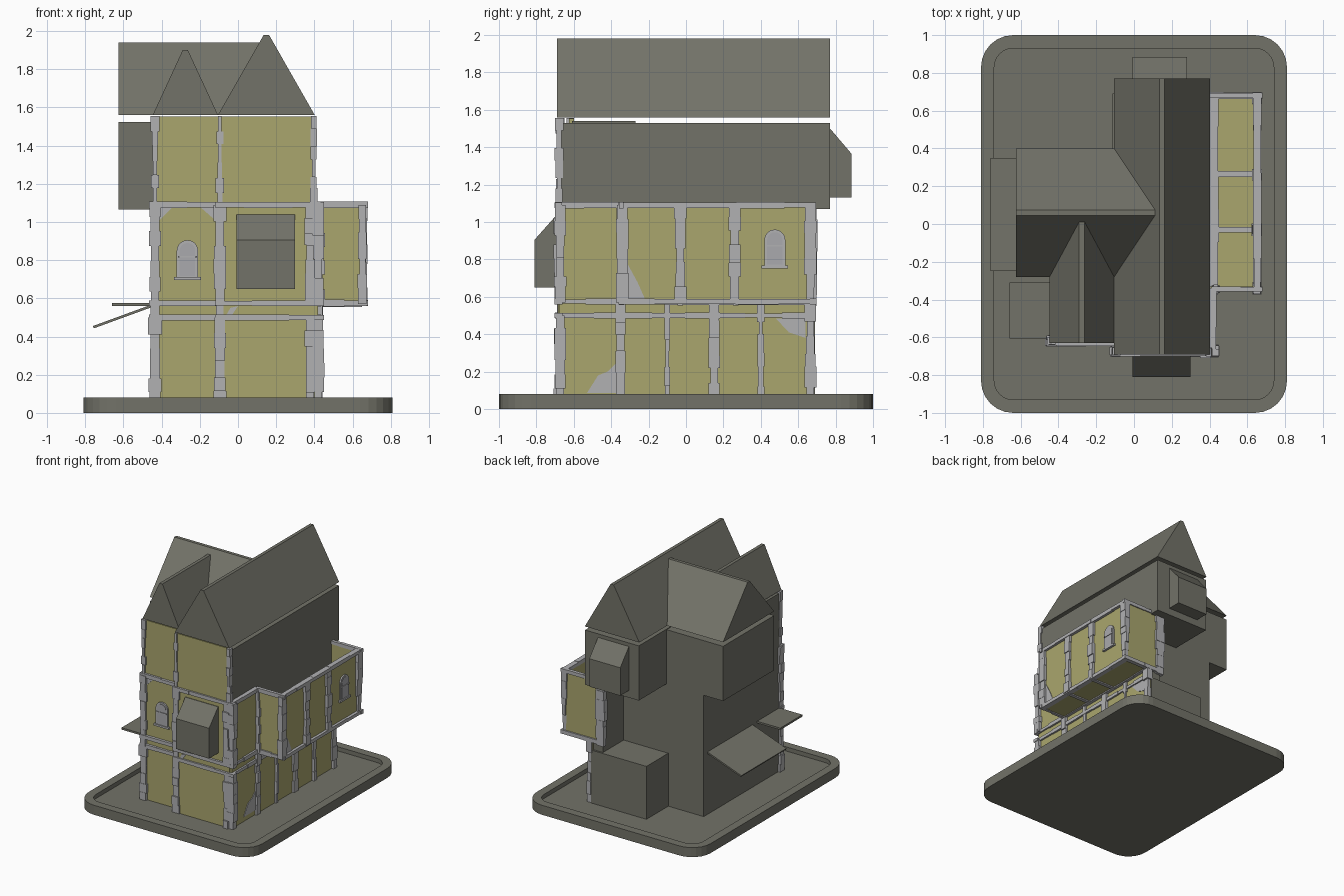
import bpy, bmesh, math, random
from mathutils import Vector

random.seed(4)
if "Cube" in bpy.data.objects:
    bpy.data.objects.remove(bpy.data.objects["Cube"])


def material(name, r, g, b):
    m = bpy.data.materials.new(name)
    m.use_nodes = True
    m.diffuse_color = (r, g, b, 1)
    bsdf = next(n for n in m.node_tree.nodes if n.type == 'BSDF_PRINCIPLED')
    bsdf.inputs["Base Color"].default_value = (r, g, b, 1)
    return m


GREY = material("dark grey", .17, .17, .14)
PLASTER = material("ochre plaster", .40, .38, .155)
STONE = material("pale stone", .44, .44, .45)
PANE = material("window pane", .40, .40, .42)


def finish(name, bm, mat):
    bmesh.ops.recalc_face_normals(bm, faces=bm.faces)
    me = bpy.data.meshes.new(name)
    bm.to_mesh(me)
    bm.free()
    me.materials.append(mat)
    ob = bpy.data.objects.new(name, me)
    bpy.context.collection.objects.link(ob)


def boxes(name, mat, items):
    """One object from boxes given as (x0, x1, y0, y1, z0, z1)."""
    bm = bmesh.new()
    for x0, x1, y0, y1, z0, z1 in items:
        vs = bmesh.ops.create_cube(bm, size=1)["verts"]
        for v in vs:
            v.co = ((x0 + x1) / 2 + v.co.x * (x1 - x0),
                    (y0 + y1) / 2 + v.co.y * (y1 - y0),
                    (z0 + z1) / 2 + v.co.z * (z1 - z0))
    finish(name, bm, mat)


def prism(name, mat, axis, profile, a, b):
    """Extrude a profile of (horizontal, z) points along x or y."""
    bm = bmesh.new()
    at = (lambda h, z, t: (t, h, z)) if axis == 'x' else (lambda h, z, t: (h, t, z))
    n = len(profile)
    near, far = ([bm.verts.new(at(h, z, t)) for h, z in profile] for t in (a, b))
    bm.faces.new(near)
    bm.faces.new(far[::-1])
    for i in range(n):
        bm.faces.new((near[i], near[(i + 1) % n], far[(i + 1) % n], far[i]))
    finish(name, bm, mat)


def stones(box, axis, step=.08, wobble=.007):
    """Split a long box into uneven stones along an axis."""
    lo, hi = box[axis * 2], box[axis * 2 + 1]
    n = max(1, round((hi - lo) / step))
    cuts = [lo] + [lo + (hi - lo) * (i + random.uniform(-.2, .2)) / n for i in range(1, n)] + [hi]
    out = []
    for s, e in zip(cuts, cuts[1:]):
        b = list(box)
        for k in range(3):
            if k != axis:
                j = random.uniform(-wobble, wobble)
                b[k * 2] -= j
                b[k * 2 + 1] += j
        b[axis * 2], b[axis * 2 + 1] = s, e
        out.append(b)
    return out


# Base tray with rounded corners and a low rim
def outline(inset, r, z):
    pts = []
    for q, (sx, sy) in enumerate(((1, 1), (-1, 1), (-1, -1), (1, -1))):
        for k in range(7):
            t = math.radians(90 * q + 15 * k)
            pts.append(Vector((sx * (.81 - inset - r) + r * math.cos(t),
                               sy * (1 - inset - r) + r * math.sin(t), z)))
    return pts


bm = bmesh.new()
rings = [[bm.verts.new(p) for p in outline(*a)]
         for a in ((0, .17, 0), (0, .17, .08), (.07, .1, .08), (.07, .1, .045))]
for r0, r1 in zip(rings, rings[1:]):
    for i in range(len(r0)):
        j = (i + 1) % len(r0)
        bm.faces.new((r0[i], r0[j], r1[j], r1[i]))
bm.faces.new(rings[0][::-1])
bm.faces.new(rings[-1])
finish("base_tray", bm, GREY)

# Grey house masses
F = .04
boxes("lower_body", GREY, [(-.445, .4, -.61, .4, F, 1.08), (-.1, .4, -.67, -.6, F, 1.08)])
boxes("back_ground_room", GREY, [(-.115, .4, .39, .69, F, .49)])
boxes("bay_inner_wall", GREY, [(.3, .4, .39, .675, .49, 1.08)])
boxes("upper_main_wing", GREY, [(-.1, .4, -.67, .77, 1.07, 1.53)])
boxes("upper_cross_wing", GREY, [(-.625, -.09, -.28, .4, 1.065, 1.525)])
boxes("upper_left_gable_room", GREY, [(-.445, -.09, -.61, -.27, 1.07, 1.54)])


# Roofs with narrow flat ridges
def roof(name, axis, left, right, top, a, b):
    m = (left + right) / 2
    prism(name, GREY, axis, [(left, 1.56), (right, 1.56), (m + .014, top), (m - .014, top)], a, b)


roof("main_roof", 'y', -.105, .402, 1.98, -.69, .77)
roof("left_gable_roof", 'y', -.447, -.105, 1.9, -.63, .02)
roof("cross_roof", 'x', -.28, .4, 1.94, -.625, .11)

# Box windows with sloping tops
prism("front_box_window", GREY, 'x', [(-.66, .65), (-.81, .65), (-.81, .905), (-.69, 1.04), (-.66, 1.04)], -.008, .298)
prism("back_box_window", GREY, 'x', [(.76, 1.13), (.885, 1.13), (.885, 1.365), (.77, 1.5), (.76, 1.5)], -.008, .28)

# Awnings on the side wall
prism("sloped_awning", GREY, 'y', [(-.755, .443), (-.44, .558), (-.44, .572), (-.76, .455)], -.25, .35)
boxes("flat_awning", GREY, [(-.66, -.44, -.605, -.31, .56, .576)])

# Plaster panels
boxes("front_plaster", PLASTER, [(-.44, -.1, -.625, -.6, F, 1.553), (-.1, .4, -.685, -.66, F, 1.553)])
boxes("side_plaster", PLASTER, [(.39, .42, -.68, .68, F, .57), (.39, .42, -.68, -.34, .57, 1.09)])
boxes("bay_plaster", PLASTER, [(.4, .65, -.345, -.33, .57, 1.09), (.3, .65, .67, .685, .57, 1.09),
                               (.635, .65, -.34, .68, .57, 1.09), (.4, .64, -.34, .68, .565, .575)])

# Stone posts on the front
post = []
for x, y in ((-.435, -.625), (-.095, -.68)):
    for z0, z1, w in ((F, .5, .03), (.5, .57, .02), (.57, 1.09, .027), (1.09, 1.555, .016)):
        post += stones((x - w, x + w, y - .017, y + .03, z0, z1), 2)
for z0, z1 in ((F, .5), (.57, 1.09)):
    post += stones((.355, .4, -.702, -.67, z0, z1), 2)
    post += stones((.395, .445, -.7, -.645, z0, z1), 2)
post += stones((.38, .412, -.697, -.66, 1.09, 1.555), 2)
boxes("front_posts", STONE, post)

# Stone posts on the side, ground floor then upper floor
post = []
for y in (-.35, -.1, .15, .4, .665):
    w = .015 if y in (-.1, .4) else .026
    post += stones((.4, .438, y - w, y + w, F, .56), 2)
for y in (-.34, -.03, .26, .665):
    post += stones((.63, .672, y - .027, y + .027, .57, 1.09), 2)
post += stones((.415, .45, -.365, -.325, .57, 1.09), 2)
post += stones((.275, .35, .665, .697, .55, 1.08), 2)
boxes("side_posts", STONE, post)

# Horizontal beams
beam = []
for z in (.5, .575, 1.09):
    beam += stones((-.465, -.1, -.645, -.61, z - .014, z + .014), 0, .18, .003)
    beam += stones((-.12, .45, -.702, -.66, z - .014, z + .014), 0, .18, .003)
    beam += stones((.4, .434, -.7, -.34, z - .014, z + .014), 1, .18, .003)
beam += stones((.4, .434, -.34, .69, .486, .514), 1, .18, .003)
for z in (.575, 1.09):
    beam += stones((.632, .672, -.36, .695, z - .016, z + .016), 1, .2, .003)
    for y, x in ((-.345, .41), (.68, .31)):
        beam += stones((x, .68, y - .015, y + .015, z - .016, z + .016), 0, .15, .003)
for y in (-.03, .265):
    beam.append((.4, .65, y - .015, y + .015, .555, .59))
beam += stones((.4, .447, -.34, .68, .558, .59), 1, .2, .003)
boxes("beams", STONE, beam)

# Bare stone patches where plaster has fallen
side_patches = (((-.53, .085), (-.37, .085), (-.37, .25), (-.42, .2), (-.47, .18)),
                ((.48, .485), (.64, .485), (.64, .38), (.55, .41)),)
for p in side_patches:
    prism("side_bare_patch", STONE, 'x', p, .418, .425)
prism("bay_bare_patch", STONE, 'x', ((-.32, .59), (-.22, .59), (-.26, .68), (-.32, .79)), .648, .655)
for p in (((-.41, 1.08), (-.34, 1.08), (-.41, 1.01)), ((-.2, 1.08), (-.12, 1.08), (-.12, 1.01))):
    prism("front_bare_patch", STONE, 'y', p, -.63, -.62)
prism("band_bare_patch", STONE, 'y', ((-.06, .515), (-.03, .515), (0, .56), (-.04, .55)), -.69, -.68)


# Arched windows with sill
def arch(c, w, z0, z1):
    return [(c - w, z0), (c + w, z0)] + [
        (c + w * math.cos(math.pi * k / 10), z1 - w + w * math.sin(math.pi * k / 10)) for k in range(11)]


def window(name, axis, c, z, face, out):
    prism(name + "_frame", STONE, axis, arch(c, .056, z, z + .2), face, face + out * .016)
    prism(name + "_pane", PANE, axis, arch(c, .041, z + .012, z + .185), face, face + out * .019)
    for part, w, a, b in (("_sill", .07, -.008, .008), ("_bar", .05, .108, .118)):
        prism(name + part, STONE, axis,
              [(c - w, z + a), (c + w, z + a), (c + w, z + b), (c - w, z + b)], face, face + out * .024)


window("front_window", 'y', -.265, .705, -.62, -1)
window("bay_window", 'x', .475, .76, .645, 1)
